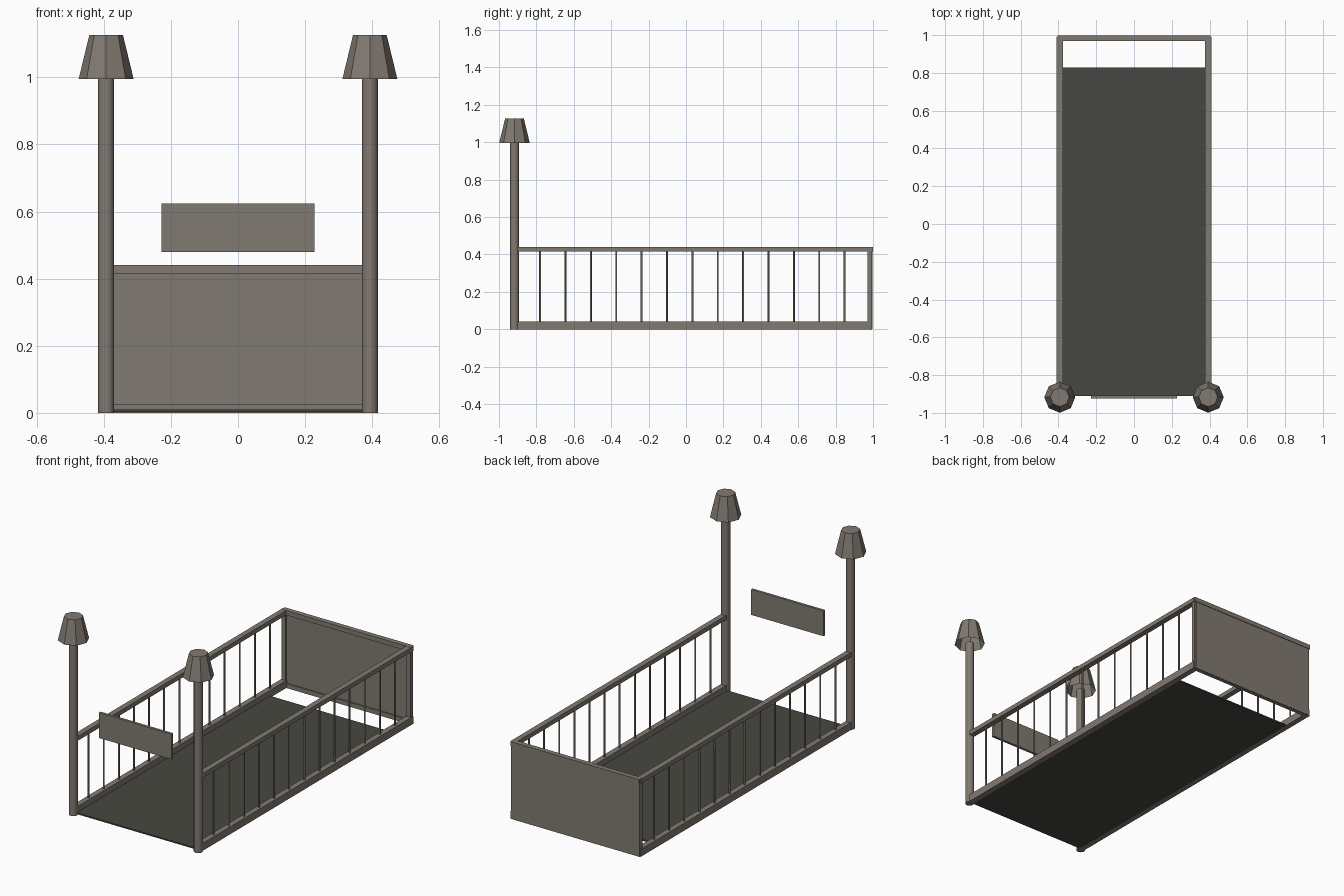
import bpy, bmesh, math

if "Cube" in bpy.data.objects:
    bpy.data.objects.remove(bpy.data.objects["Cube"])

def material(name, col):
    m = bpy.data.materials.new(name)
    m.diffuse_color = (*col, 1)
    m.use_nodes = True
    m.node_tree.nodes["Principled BSDF"].inputs["Base Color"].default_value = m.diffuse_color
    return m

WOOD = material("grey brown wood", (0.222, 0.195, 0.168))
BASE = material("dark olive base", (0.062, 0.064, 0.052))

def finish(name, bm, mat):
    bmesh.ops.recalc_face_normals(bm, faces=bm.faces)
    me = bpy.data.meshes.new(name)
    bm.to_mesh(me)
    bm.free()
    me.materials.append(mat)
    ob = bpy.data.objects.new(name, me)
    bpy.context.collection.objects.link(ob)
    return ob

def box(name, x0, x1, y0, y1, z0, z1, mat=WOOD):
    bm = bmesh.new()
    bmesh.ops.create_cube(bm, size=1)
    for v in bm.verts:
        v.co = ((x0 + x1) / 2 + v.co.x * (x1 - x0),
                (y0 + y1) / 2 + v.co.y * (y1 - y0),
                (z0 + z1) / 2 + v.co.z * (z1 - z0))
    return finish(name, bm, mat)

def tube(name, x, y, z0, z1, r0, r1, sides, open_bottom=False, smooth=False):
    bm = bmesh.new()
    bmesh.ops.create_cone(bm, cap_ends=True, segments=sides,
                          radius1=r0, radius2=r1, depth=z1 - z0)
    bmesh.ops.translate(bm, verts=bm.verts, vec=(x, y, (z0 + z1) / 2))
    bmesh.ops.recalc_face_normals(bm, faces=bm.faces)
    if open_bottom:
        low = [f for f in bm.faces if f.normal.z < -0.9]
        bmesh.ops.delete(bm, geom=low, context='FACES_ONLY')
    if smooth:
        for f in bm.faces:
            f.smooth = abs(f.normal.z) < 0.5
    return finish(name, bm, WOOD)

X, YF = 0.393, -0.917   # side rail centre, lamp post line

for s, side in ((-1, "left"), (1, "right")):
    # Lamp post with hollow faceted shade
    tube(side + "_lamp_post", s * X, YF, 0, 1.0, 0.024, 0.024, 12, smooth=True)
    tube(side + "_lamp_shade", s * X, YF, 0.995, 1.127, 0.082, 0.05, 8, open_bottom=True)
    # Side rails
    xa, xb = s * X - 0.016, s * X + 0.016
    box(side + "_top_rail", xa, xb, YF, 0.99, 0.415, 0.44)
    box(side + "_bottom_rail", xa, xb, YF, 0.99, 0, 0.042)
    # Rear corner post
    box(side + "_rear_post", s * X - 0.012, s * X + 0.012, 0.97, 0.994, 0, 0.43)
    # Thin balusters
    for i in range(13):
        tube(f"{side}_baluster_{i + 1}", s * X, -0.78 + i * 0.1357,
             0.03, 0.425, 0.005, 0.005, 8, smooth=True)

# Rear panel and its rails
box("rear_panel", -0.395, 0.395, 0.98, 0.996, 0.002, 0.435)
box("rear_top_rail", -0.405, 0.405, 0.97, 0.999, 0.415, 0.441)
box("rear_bottom_rail", -0.395, 0.395, 0.972, 0.995, 0, 0.025)
# Thin base board, stopping short of the rear
box("base_board", -0.385, 0.385, -0.91, 0.828, 0.002, 0.01, BASE)
# Front sign plate
box("front_plate", -0.228, 0.228, -0.924, -0.909, 0.48, 0.624)
